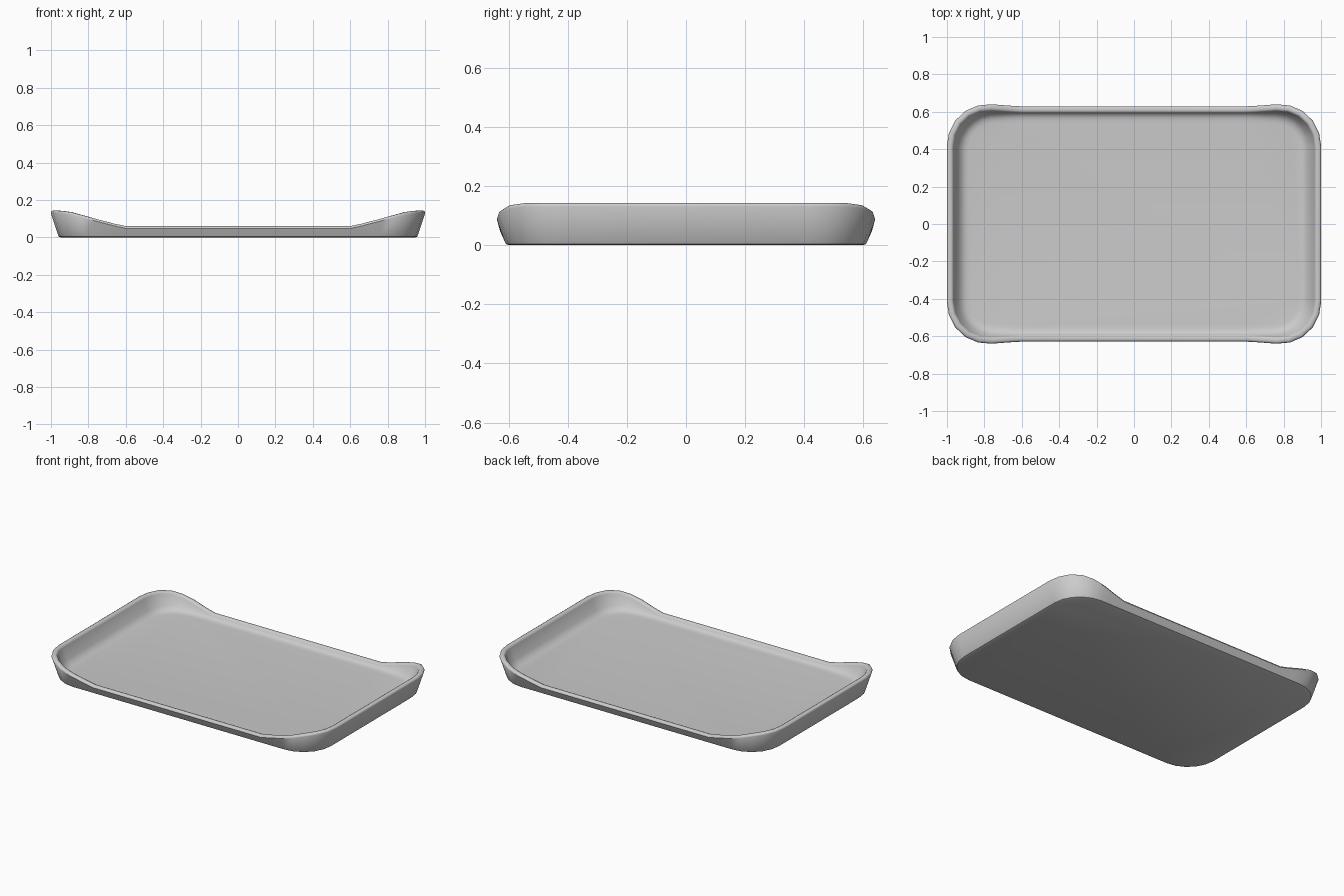
import bpy, bmesh
from math import cos, sin, pi

if "Cube" in bpy.data.objects:
    bpy.data.objects.remove(bpy.data.objects["Cube"])

CX, CY, R = 0.762, 0.413, 0.2      # corner arc centre and base radius
SEG = 5                            # segments per corner
FLOOR = 0.03
HEIGHTS = [(0.0, 0.06), (0.6, 0.06), (0.66, 0.073), (0.85, 0.122),
           (0.91, 0.138), (0.96, 0.143), (1.1, 0.143)]


def rim_height(x):
    x = abs(x)
    for (x0, z0), (x1, z1) in zip(HEIGHTS, HEIGHTS[1:]):
        if x <= x1:
            return z0 + (z1 - z0) * (x - x0) / (x1 - x0)


# Outline stations: (centre x, centre y, direction x, direction y)
quarter = [(CX, CY, cos(a), sin(a)) for a in (pi / 2 * i / SEG for i in range(SEG + 1))]
quarter += [(x, CY, 0, 1) for x in (0.71, 0.66, 0.6)]
mirror_x = [(-x, y, -u, v) for x, y, u, v in reversed(quarter)]
half = quarter + mirror_x
outline = half + [(-x, -y, -u, -v) for x, y, u, v in half]


def section(h):
    """Wall cross-section (offset from base outline, z) for rim height h."""
    o = 0.28 * h
    w = h - FLOOR
    return [(-0.014, 0), (-0.004, 0.004), (0, 0.012),
            (o - 0.001, h - 0.012), (o - 0.004, h - 0.004), (o - 0.011, h),
            (o - 0.025, h), (o - 0.033, h - 0.004), (o - 0.037, h - 0.012),
            (-0.032 + 0.08 * w, FLOOR + 0.25 * w), (-0.045, FLOOR + 0.09 * w),
            (-0.058, FLOOR + 0.03 * w), (-0.077, FLOOR)]


# Tray: loft the section around the outline
bm = bmesh.new()
columns = []
for x, y, u, v in outline:
    h = rim_height(x + u * (R + 0.03))
    columns.append([bm.verts.new((x + u * (R + d), y + v * (R + d), z))
                    for d, z in section(h)])
n = len(columns)
for i in range(n):
    a, b = columns[i], columns[(i + 1) % n]
    for j in range(len(a) - 1):
        bm.faces.new((a[j], b[j], b[j + 1], a[j + 1]))

# Flat underside and inner floor
bm.faces.new([c[0] for c in reversed(columns)])
bm.faces.new([c[-1] for c in columns])
bmesh.ops.recalc_face_normals(bm, faces=bm.faces)

mesh = bpy.data.meshes.new("tray")
bm.to_mesh(mesh)
bm.free()
tray = bpy.data.objects.new("tray", mesh)
bpy.context.collection.objects.link(tray)
bpy.context.view_layer.objects.active = tray
tray.select_set(True)
bpy.ops.object.shade_smooth_by_angle(angle=0.7)
